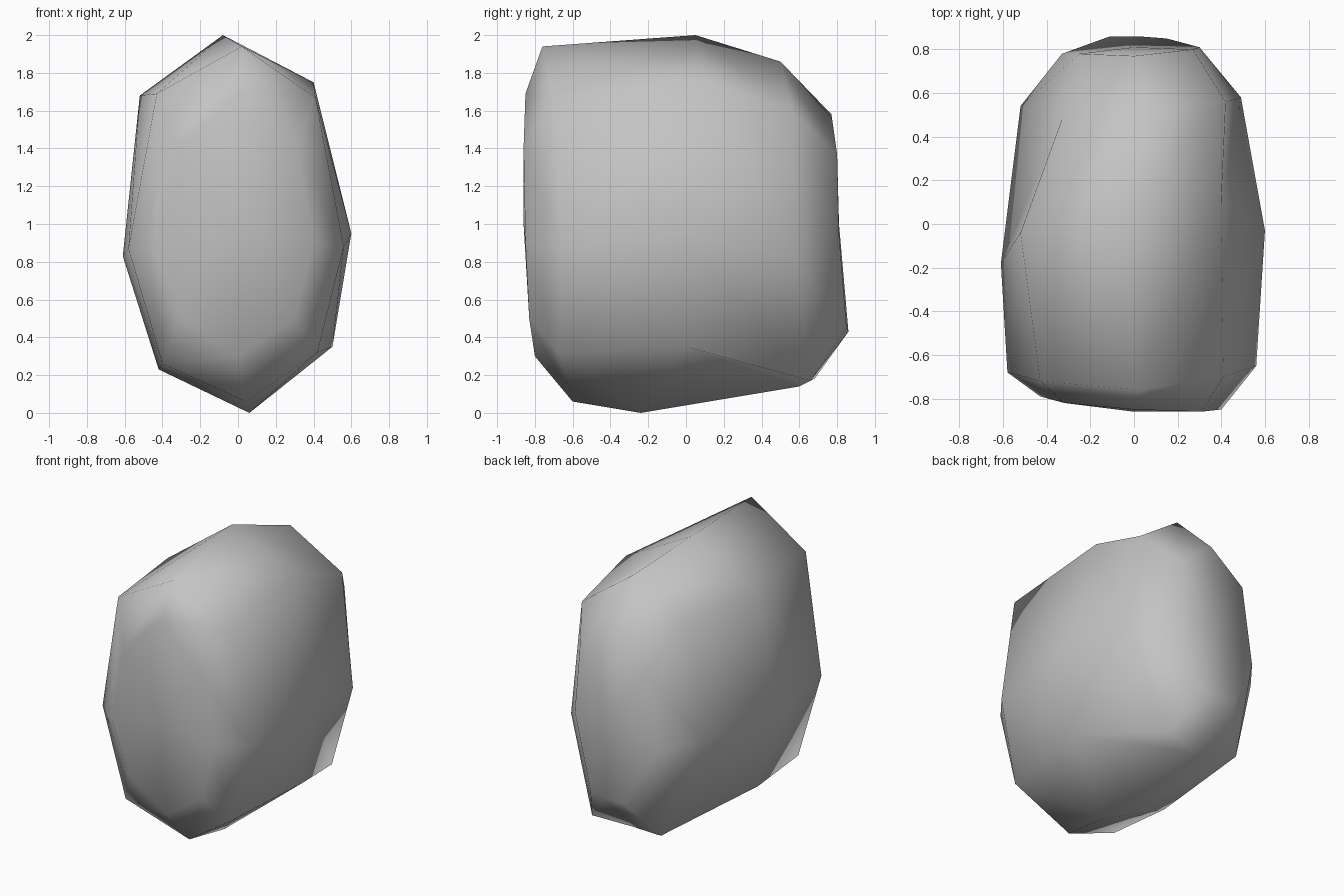
import bpy
import bmesh
from mathutils import Vector

# Remove only the default cube
default_cube = bpy.data.objects.get("Cube")
if default_cube is not None:
    bpy.data.objects.remove(default_cube, do_unlink=True)


def make_material(name, colour):
    """One flat colour shown both in the viewport and in a render."""
    material = bpy.data.materials.new(name)
    material.use_nodes = True
    material.diffuse_color = colour
    shader = material.node_tree.nodes["Principled BSDF"]
    shader.inputs["Base Color"].default_value = colour
    shader.inputs["Roughness"].default_value = 0.8
    return material


def loft_ridges(name, ridges, front_centre, back_centre, material):
    """Skin neighbouring lengthwise ridges and close both ends with fans."""
    bm = bmesh.new()
    rows = [[bm.verts.new(Vector(point)) for point in ridge] for ridge in ridges]

    # Side skin between each ridge and the next one around the body
    for index, row in enumerate(rows):
        neighbour = rows[(index + 1) % len(rows)]
        for step in range(len(row) - 1):
            bm.faces.new((row[step], row[step + 1],
                          neighbour[step + 1], neighbour[step]))

    # Blunt end caps
    for end, centre in ((0, front_centre), (-1, back_centre)):
        hub = bm.verts.new(Vector(centre))
        for index, row in enumerate(rows):
            neighbour = rows[(index + 1) % len(rows)]
            bm.faces.new((hub, row[end], neighbour[end]))

    bmesh.ops.recalc_face_normals(bm, faces=bm.faces[:])
    for face in bm.faces:
        face.smooth = True

    mesh = bpy.data.meshes.new(name)
    bm.to_mesh(mesh)
    bm.free()
    mesh.materials.append(material)
    obj = bpy.data.objects.new(name, mesh)
    bpy.context.scene.collection.objects.link(obj)
    return obj


# Lengthwise ridges of the boulder, each running from front to back
crest = [(0, -.85, 1.69), (.02, -.76, 1.94), (-.08, .05, 2),
         (.06, .5, 1.86), (0, .77, 1.58)]
upper_left = [(.31, -.86, 1.4), (.41, -.7, 1.67), (.4, .1, 1.75),
              (.42, .56, 1.6), (.27, .8, 1.37)]
left_flank = [(.4, -.85, .9), (.56, -.65, .88), (.6, -.03, .95),
              (.49, .58, .8), (.3, .81, .95)]
lower_left = [(.3, -.83, .5), (.42, -.68, .32), (.5, 0, .35),
              (.27, .66, .17), (.15, .85, .45)]
keel = [(0, -.8, .3), (.04, -.6, .06), (.06, -.24, 0),
        (0, .6, .14), (.02, .86, .43)]
lower_right = [(-.3, -.79, .5), (-.4, -.68, .26), (-.42, -.2, .23),
               (-.28, .68, .18), (-.11, .86, .43)]
right_flank = [(-.43, -.79, .85), (-.58, -.68, .87), (-.61, -.18, .83),
               (-.52, .54, .85), (-.33, .78, .83)]
upper_right = [(-.32, -.82, 1.4), (-.43, -.72, 1.69), (-.52, -.04, 1.68),
               (-.33, .48, 1.62), (-.25, .78, 1.37)]

# Boulder body
stone_grey = make_material("stone_grey", (.55, .55, .55, 1))
boulder = loft_ridges(
    "boulder",
    [crest, upper_left, left_flank, lower_left,
     keel, lower_right, right_flank, upper_right],
    front_centre=(0, -.86, 1),
    back_centre=(0, .81, 1),
    material=stone_grey,
)
